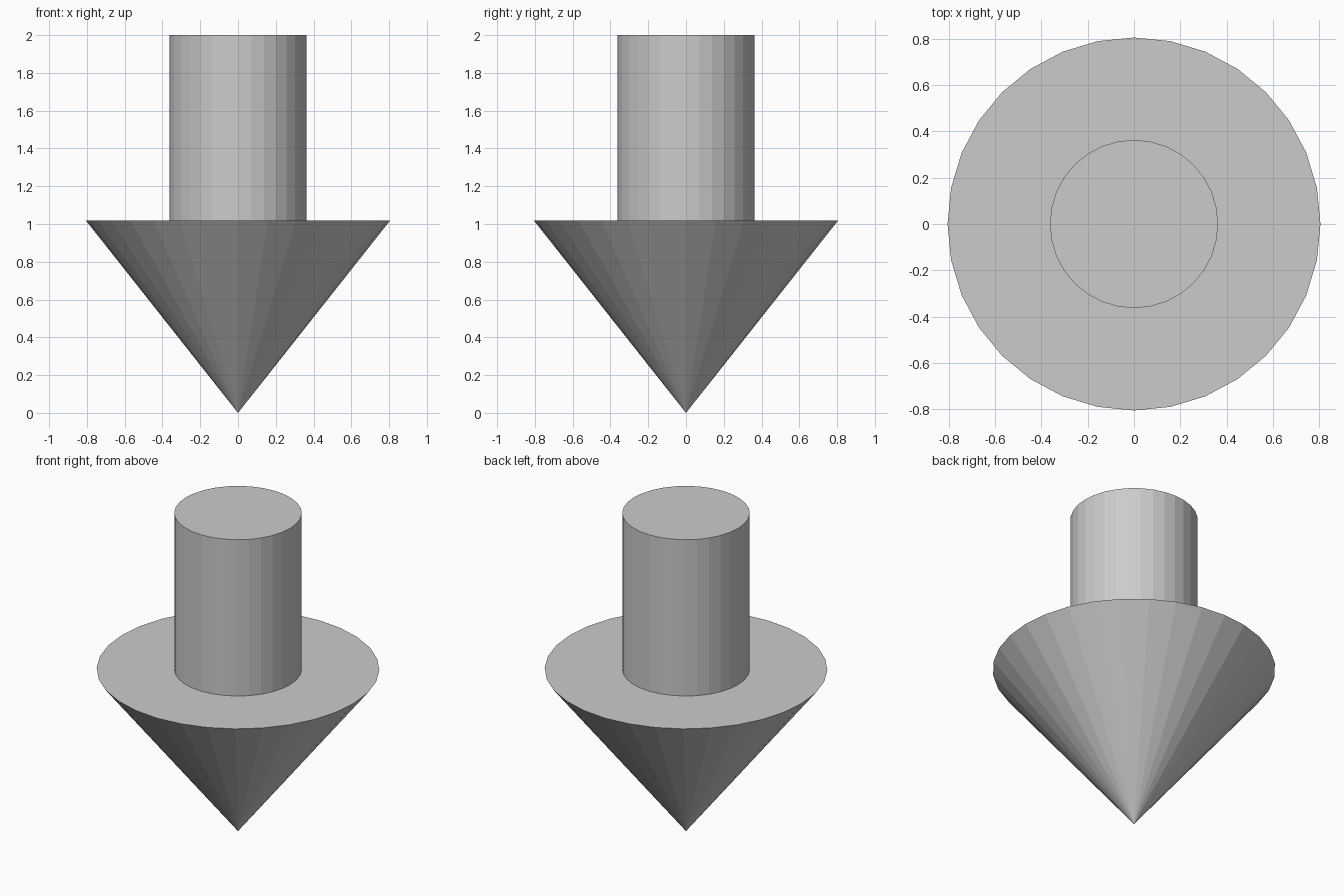
import bpy

if "Cube" in bpy.data.objects:
    bpy.data.objects.remove(bpy.data.objects["Cube"])

SIDES = 32
HEAD_TOP = 1.018
HEAD_RADIUS = 0.805
SHAFT_RADIUS = 0.363
TOTAL_HEIGHT = 2.0


def add_part(name, r_bottom, r_top, z_bottom, z_top):
    """Upright flat-shaded cone or cylinder between two heights."""
    bpy.ops.mesh.primitive_cone_add(
        vertices=SIDES, radius1=r_bottom, radius2=r_top,
        depth=z_top - z_bottom, location=(0, 0, (z_bottom + z_top) / 2))
    bpy.context.object.name = name


# Downward pointing head
add_part("arrow_head", 0, HEAD_RADIUS, 0, HEAD_TOP)

# Shaft standing on the flat of the head
add_part("arrow_shaft", SHAFT_RADIUS, SHAFT_RADIUS, HEAD_TOP, TOTAL_HEIGHT)
